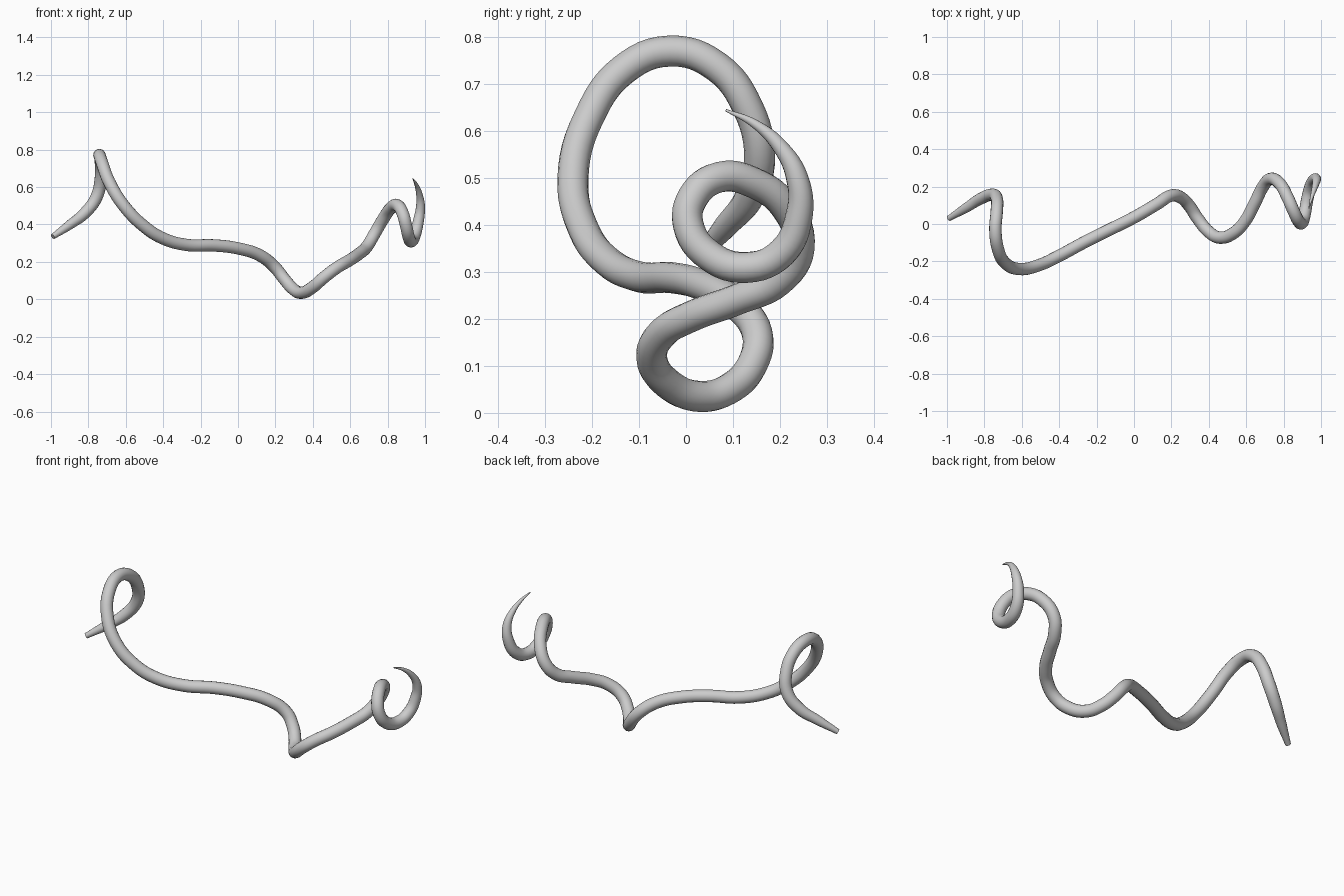
import bpy

R = 0.033  # body radius

# Centreline of the winding body: x, y, z
path = [
    (-0.99, 0.03, 0.335), (-0.90, 0.085, 0.398), (-0.82, 0.135, 0.46),
    (-0.757, 0.157, 0.545), (-0.733, 0.132, 0.65), (-0.734, 0.065, 0.738),
    (-0.741, -0.035, 0.771), (-0.727, -0.135, 0.73), (-0.69, -0.207, 0.63),
    (-0.61, -0.241, 0.50), (-0.50, -0.217, 0.388), (-0.40, -0.17, 0.325),
    (-0.27, -0.10, 0.29), (-0.13, -0.03, 0.288), (0.0, 0.035, 0.272),
    (0.12, 0.105, 0.233), (0.20, 0.152, 0.168), (0.25, 0.142, 0.105),
    (0.295, 0.098, 0.055), (0.34, 0.03, 0.035), (0.40, -0.042, 0.065),
    (0.46, -0.073, 0.117), (0.53, -0.05, 0.17), (0.59, 0.01, 0.205),
    (0.645, 0.11, 0.242), (0.69, 0.20, 0.283), (0.73, 0.241, 0.35),
    (0.78, 0.215, 0.435), (0.82, 0.145, 0.49), (0.853, 0.07, 0.502),
    (0.88, 0.015, 0.46), (0.897, 0.005, 0.40), (0.912, 0.05, 0.335),
    (0.926, 0.13, 0.31), (0.945, 0.205, 0.342), (0.965, 0.241, 0.42),
    (0.976, 0.237, 0.50), (0.968, 0.20, 0.568), (0.951, 0.145, 0.617),
    (0.935, 0.085, 0.645),
]

# Thickness factors: blunt end at the left, thin point at the right
blunt = [0.45, 0.78, 0.95]
point = [0.97, 0.88, 0.72, 0.50, 0.28, 0.08]
radii = blunt + [1.0] * (len(path) - len(blunt) - len(point)) + point

# Round tube swept along the path
curve = bpy.data.curves.new("winding_tendril", "CURVE")
curve.dimensions = "3D"
curve.bevel_depth = R
curve.bevel_resolution = 6
curve.resolution_u = 6
curve.use_fill_caps = True
spline = curve.splines.new("BEZIER")
spline.bezier_points.add(len(path) - 1)
for bp, co, r in zip(spline.bezier_points, path, radii):
    bp.co = co
    bp.radius = r
    bp.handle_left_type = bp.handle_right_type = "AUTO"

tendril = bpy.data.objects.new("winding_tendril", curve)
bpy.context.collection.objects.link(tendril)

# Turn into a smooth-shaded mesh
bpy.context.view_layer.objects.active = tendril
tendril.select_set(True)
bpy.ops.object.convert(target="MESH")
bpy.ops.object.shade_smooth_by_angle()
